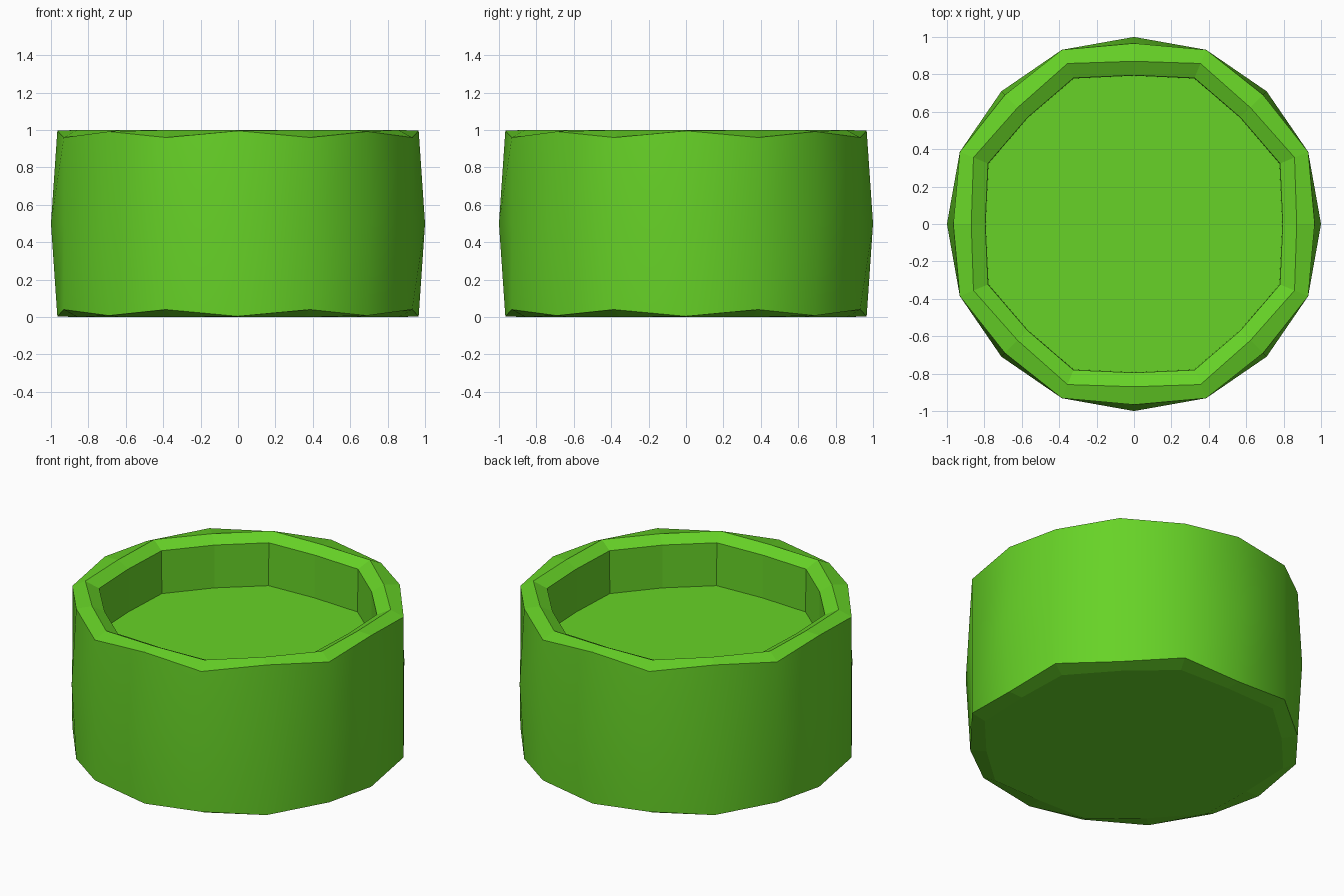
import bpy, bmesh, math

if "Cube" in bpy.data.objects:
    bpy.data.objects.remove(bpy.data.objects["Cube"])

green = bpy.data.materials.new("bright_green")
green.diffuse_color = (0.135, 0.65, 0.02, 1)
green.use_nodes = True
green.node_tree.nodes["Principled BSDF"].inputs["Base Color"].default_value = green.diffuse_color

N = 16
bm = bmesh.new()


def ring(corner, diagonal, axis):
    """16 points; each argument is (radius, height) at 22.5, 45 and 0/90 degrees."""
    pts = []
    for i in range(N):
        a = 2 * math.pi * i / N
        r, z = corner if i % 2 else (axis if i % 4 == 0 else diagonal)
        pts.append(bm.verts.new((r * math.cos(a), r * math.sin(a), z)))
    return pts


# Profile rings from the underside, up the bulging wall, over the rim, into the recess
rings = [
    ring((0.929, 0.0), (0.88, 0.0), (0.87, 0.0)),        # underside
    ring((1.008, 0.04), (0.976, 0.008), (0.966, 0.004)), # lower edge
    ring((1.008, 0.5), (1.003, 0.5), (1.0, 0.5)),        # widest line
    ring((1.008, 0.96), (0.976, 0.992), (0.966, 0.996)), # upper edge
    ring((0.929, 1.0), (0.88, 1.0), (0.87, 1.0)),        # rim crest
    ring((0.845, 0.96), (0.805, 0.96), (0.795, 0.96)),   # inner chamfer
    ring((0.842, 0.68), (0.803, 0.68), (0.793, 0.68)),   # recess floor edge
]
for k in range(len(rings) - 1):
    lo, hi = rings[k], rings[k + 1]
    for i in range(N):
        j = (i + 1) % N
        f = bm.faces.new((lo[i], lo[j], hi[j], hi[i]))
        f.smooth = k in (1, 2)   # only the outer wall is smooth

bm.faces.new(list(reversed(rings[0])))   # bottom
bm.faces.new(rings[-1])                  # recess floor
bmesh.ops.recalc_face_normals(bm, faces=bm.faces)

mesh = bpy.data.meshes.new("round_cup")
bm.to_mesh(mesh)
bm.free()
mesh.materials.append(green)
cup = bpy.data.objects.new("round_cup", mesh)
bpy.context.collection.objects.link(cup)
